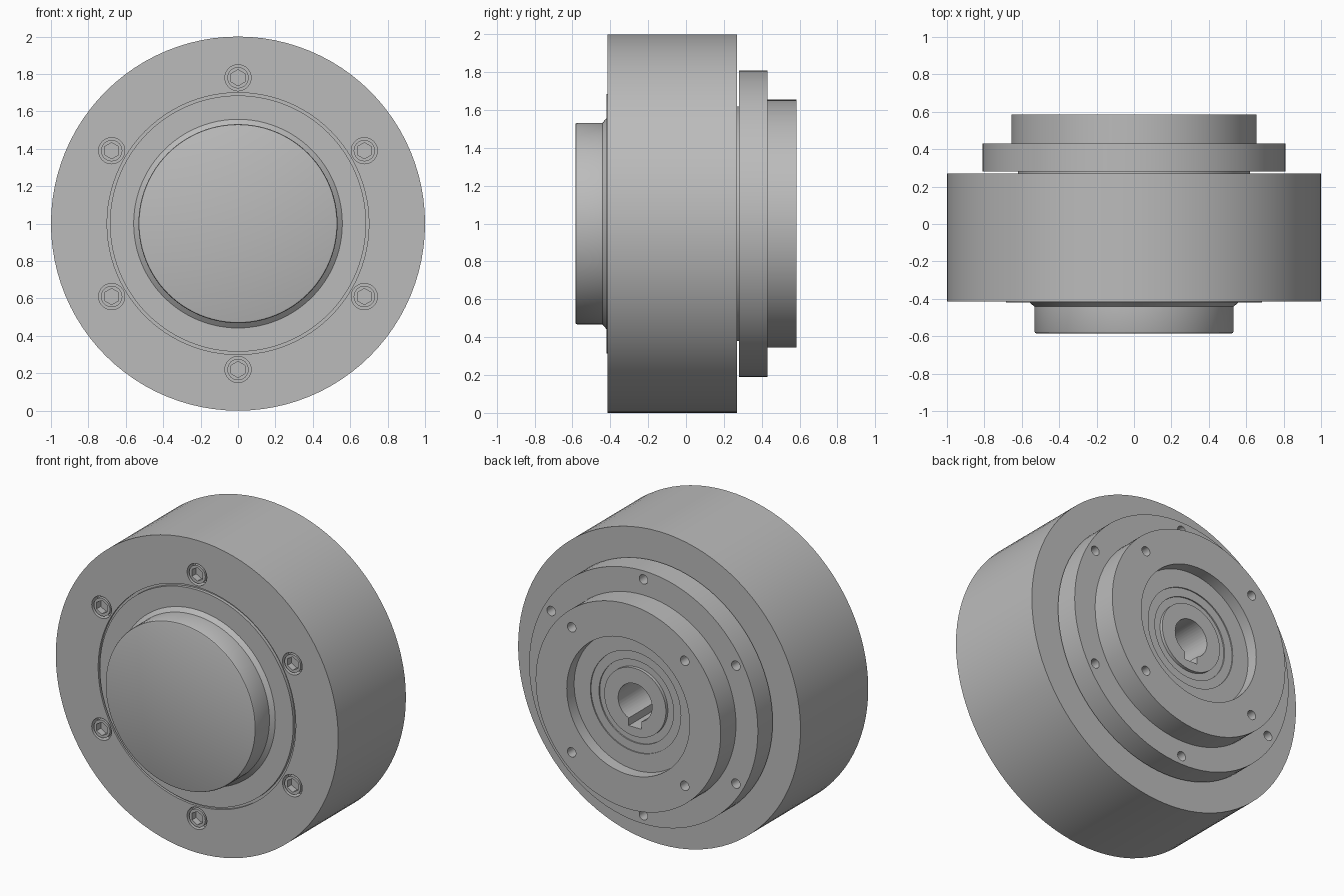
import bpy, bmesh, math

if "Cube" in bpy.data.objects:
    bpy.data.objects.remove(bpy.data.objects["Cube"])

SEG = 96
grey = bpy.data.materials.new("grey_metal")
grey.diffuse_color = (0.5, 0.5, 0.5, 1)
grey.use_nodes = True
grey.node_tree.nodes["Principled BSDF"].inputs["Base Color"].default_value = grey.diffuse_color


def add_object(name, bm):
    bmesh.ops.recalc_face_normals(bm, faces=bm.faces[:])
    me = bpy.data.meshes.new(name)
    bm.to_mesh(me)
    bm.free()
    me.materials.append(grey)
    ob = bpy.data.objects.new(name, me)
    bpy.context.collection.objects.link(ob)
    return ob


def lathe(name, profile, closed=False):
    """Revolve (radius, y) points around the y axis at z = 1."""
    bm = bmesh.new()
    rings = []
    for i in range(SEG):
        a = math.tau * i / SEG
        rings.append([bm.verts.new((r * math.cos(a), y, 1 + r * math.sin(a)))
                      for r, y in profile])
    n = len(profile)
    for i in range(SEG):
        p, q = rings[i], rings[(i + 1) % SEG]
        for j in range(n if closed else n - 1):
            k = (j + 1) % n
            bm.faces.new((p[j], p[k], q[k], q[j]))
    bmesh.ops.remove_doubles(bm, verts=bm.verts[:], dist=1e-5)
    bmesh.ops.dissolve_degenerate(bm, edges=bm.edges[:], dist=1e-6)
    return add_object(name, bm)


def circle(r, n=32, cx=0, cz=1):
    return [(cx + r * math.cos(math.pi / 2 + math.tau * i / n),
             cz + r * math.sin(math.pi / 2 + math.tau * i / n)) for i in range(n)]


def prisms(name, outlines, y0, y1):
    """Extrude several x-z outlines along y into one mesh."""
    bm = bmesh.new()
    for pts in outlines:
        a = [bm.verts.new((x, y0, z)) for x, z in pts]
        b = [bm.verts.new((x, y1, z)) for x, z in pts]
        bm.faces.new(a)
        bm.faces.new(b[::-1])
        for i in range(len(pts)):
            j = (i + 1) % len(pts)
            bm.faces.new((a[i], b[i], b[j], a[j]))
    return add_object(name, bm)


def cut(ob, cutter):
    mod = ob.modifiers.new("cut", 'BOOLEAN')
    mod.operation = 'DIFFERENCE'
    mod.solver = 'EXACT'
    mod.object = cutter
    dg = bpy.context.evaluated_depsgraph_get()
    me = bpy.data.meshes.new_from_object(ob.evaluated_get(dg))
    ob.modifiers.clear()
    ob.data = me
    bpy.data.objects.remove(cutter)


def bolt_circle(radius, count, start):
    return [(radius * math.cos(start + math.tau * i / count),
             1 + radius * math.sin(start + math.tau * i / count)) for i in range(count)]


# Outer housing ring with counterbores
screw_pos = bolt_circle(0.78, 6, math.pi / 2)
housing = lathe("housing", [(0.70, -0.415), (1, -0.415), (1, 0.27), (0.6, 0.27),
                            (0.6, -0.4), (0.70, -0.4)], closed=True)
cut(housing, prisms("counterbores", [circle(0.07, 32, x, z) for x, z in screw_pos], -0.5, -0.36))

# Socket head screws
screws = prisms("screws", [circle(0.057, 32, x, z) for x, z in screw_pos], -0.412, -0.34)
cut(screws, prisms("hex_sockets", [circle(0.043, 6, x, z) for x, z in screw_pos], -0.5, -0.37))

# Front cover with round cap
cover = lathe("front_cover", [(0, -0.585), (0.522, -0.585), (0.529, -0.582), (0.532, -0.575),
                              (0.532, -0.442), (0.558, -0.42), (0.685, -0.42),
                              (0.685, -0.35), (0, -0.35)])

# Rear flange: neck, bolt flange, raised step, recess and hub rings
flange = lathe("rear_flange", [(0, -0.3), (0.62, -0.3), (0.62, 0.28), (0.81, 0.28), (0.81, 0.43),
                               (0.655, 0.43), (0.655, 0.585), (0.435, 0.585), (0.435, 0.51),
                               (0.32, 0.51), (0.32, 0.503), (0.264, 0.503), (0.264, 0.495),
                               (0.218, 0.495), (0.218, 0.515), (0, 0.515)])
cut(flange, prisms("flange_holes", [circle(0.03, 24, x, z) for x, z in
                                    bolt_circle(0.755, 6, math.pi / 2)], 0.32, 0.5))
cut(flange, prisms("step_holes", [circle(0.03, 24, x, z) for x, z in
                                  bolt_circle(0.566, 4, math.pi / 4)], 0.45, 0.7))

# Bore with keyway at the bottom
w, r = 0.045, 0.12
a0 = -math.pi / 2 + math.asin(w / r)
sweep = math.tau - 2 * math.asin(w / r)
bore = [(r * math.cos(a0 + sweep * i / 40), 1 + r * math.sin(a0 + sweep * i / 40))
        for i in range(41)]
bore += [(-w, 0.84), (w, 0.84)]
cut(flange, prisms("bore", [bore], -0.2, 0.7))

# Smooth shading with sharp edges kept
for ob in (housing, screws, cover, flange):
    bpy.ops.object.select_all(action='DESELECT')
    ob.select_set(True)
    bpy.context.view_layer.objects.active = ob
    bpy.ops.object.shade_smooth_by_angle(angle=math.radians(25))
